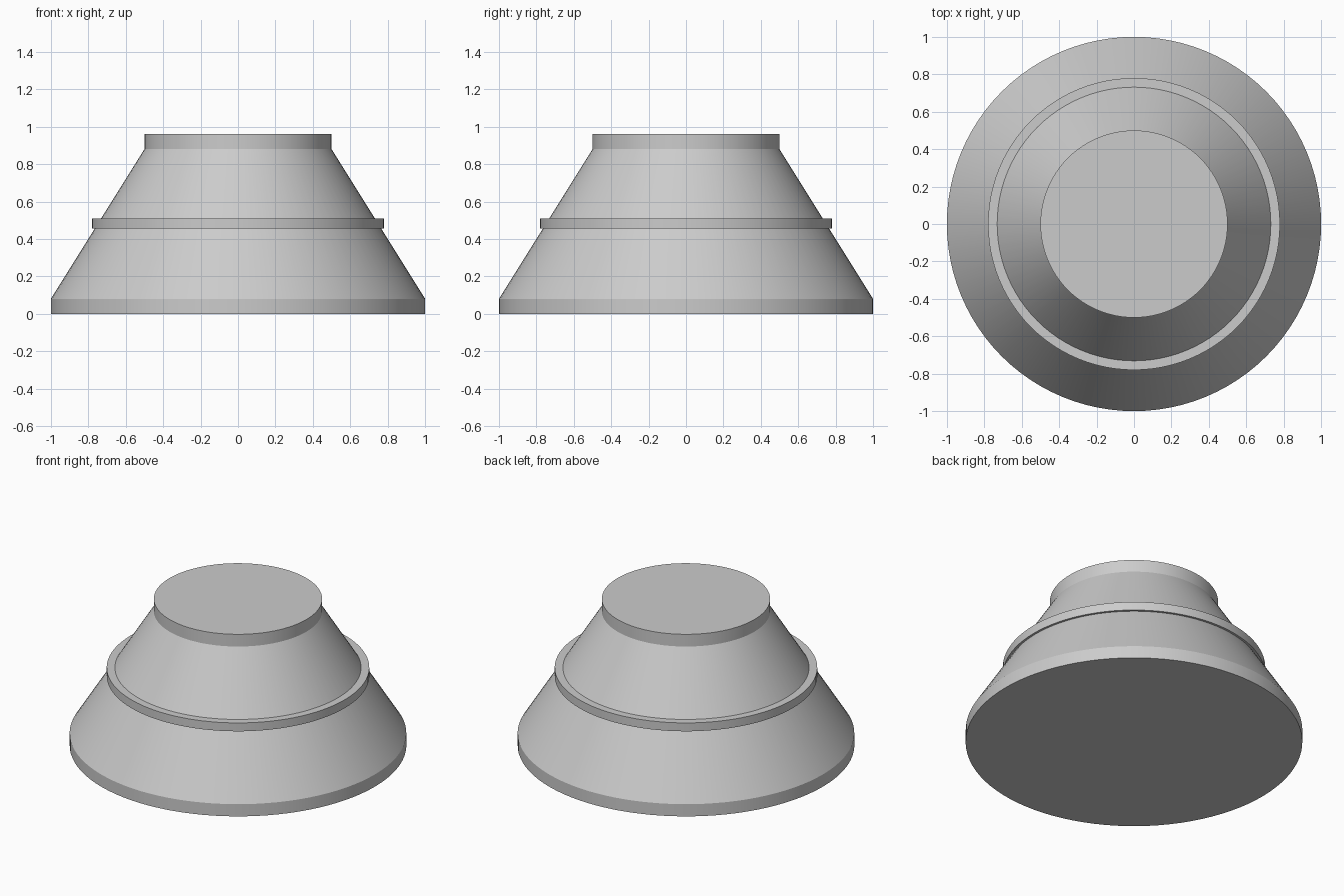
import bpy
import bmesh
import math

SEGMENTS = 96

cube = bpy.data.objects.get("Cube")
if cube:
    bpy.data.objects.remove(cube, do_unlink=True)

# Single plain grey
grey = bpy.data.materials.new("plain_grey")
grey.use_nodes = True
colour = (0.6, 0.6, 0.6, 1)
grey.diffuse_color = colour
grey.node_tree.nodes["Principled BSDF"].inputs["Base Color"].default_value = colour


def lathe(name, profile, ring=False):
    """Turn a (radius, height) profile about z; cap it, or close it as a ring."""
    bm = bmesh.new()
    loops = []
    for radius, height in profile:
        angles = [math.tau * i / SEGMENTS for i in range(SEGMENTS)]
        loops.append([bm.verts.new((radius * math.cos(a), radius * math.sin(a), height))
                      for a in angles])
    pairs = list(zip(loops, loops[1:]))
    if ring:
        pairs.append((loops[-1], loops[0]))
    else:
        bm.faces.new(loops[0])
        bm.faces.new(loops[-1])
    for low, high in pairs:
        for i in range(SEGMENTS):
            j = (i + 1) % SEGMENTS
            bm.faces.new((low[i], low[j], high[j], high[i]))
    bmesh.ops.recalc_face_normals(bm, faces=bm.faces)
    mesh = bpy.data.meshes.new(name)
    bm.to_mesh(mesh)
    bm.free()
    mesh.materials.append(grey)
    obj = bpy.data.objects.new(name, mesh)
    bpy.context.collection.objects.link(obj)
    bpy.ops.object.select_all(action="DESELECT")
    obj.select_set(True)
    bpy.context.view_layer.objects.active = obj
    bpy.ops.object.shade_smooth_by_angle(angle=math.radians(25))
    return obj


# Tapered body with a straight foot rim and a straight top rim
lathe("tapered_body", [(1, 0), (1, 0.08), (0.5, 0.88), (0.5, 0.96)])

# Collar band around the middle of the slope
lathe("middle_collar", [(0.72, 0.455), (0.78, 0.455), (0.78, 0.51), (0.72, 0.51)], ring=True)
